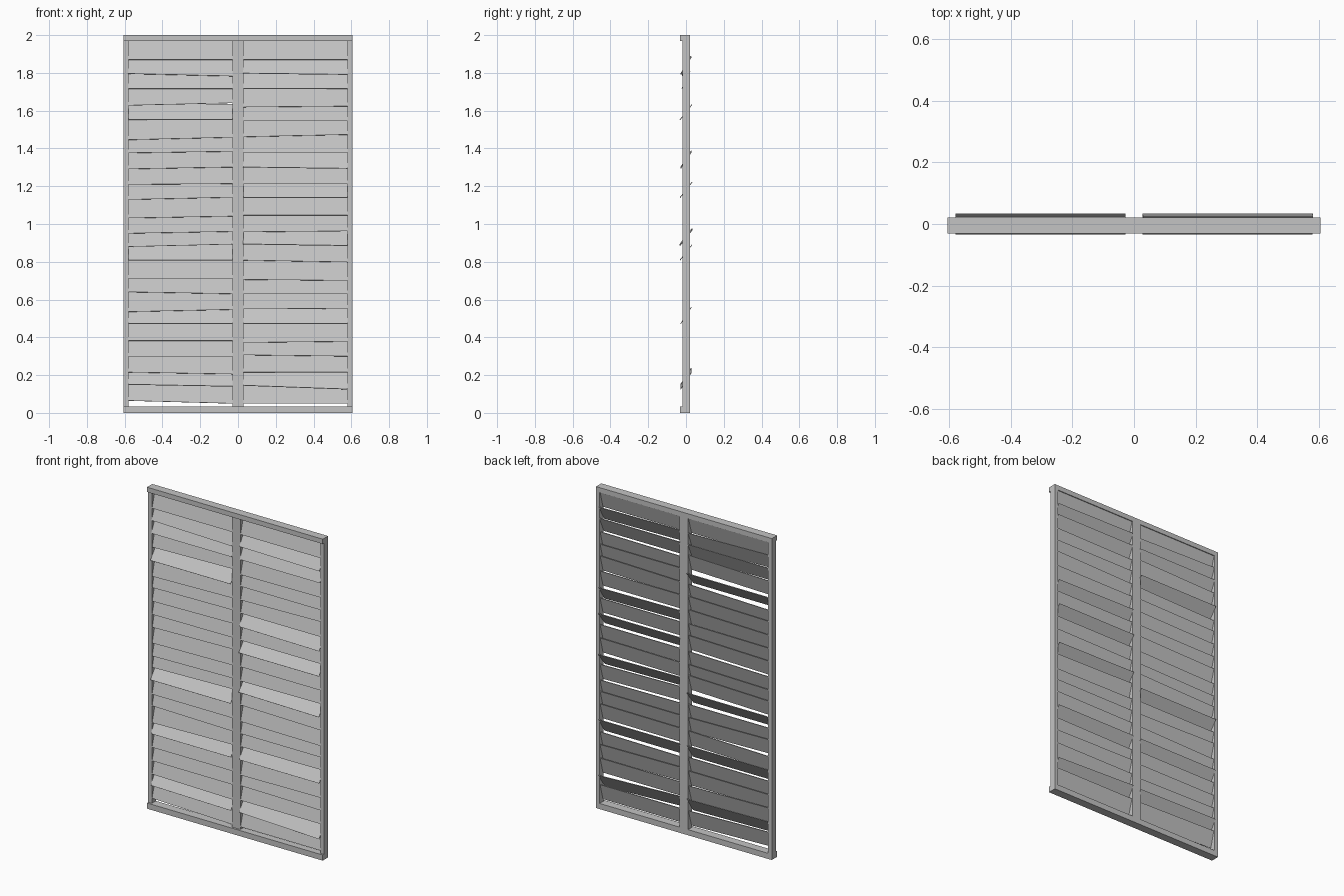
import bpy
import bmesh
from math import radians, cos, atan2
from mathutils import Matrix, Vector

cube = bpy.data.objects.get("Cube")
if cube:
    bpy.data.objects.remove(cube, do_unlink=True)

# Single painted grey
grey = bpy.data.materials.new("painted_grey")
grey.use_nodes = True
colour = (0.55, 0.55, 0.55, 1)
grey.diffuse_color = colour
grey.node_tree.nodes["Principled BSDF"].inputs["Base Color"].default_value = colour


def box(name, size, matrix):
    """Box of the given size, placed by a matrix."""
    mesh = bpy.data.meshes.new(name)
    bm = bmesh.new()
    bmesh.ops.create_cube(bm, size=1)
    bmesh.ops.scale(bm, vec=Vector(size), verts=bm.verts)
    bm.to_mesh(mesh)
    bm.free()
    mesh.materials.append(grey)
    obj = bpy.data.objects.new(name, mesh)
    obj.matrix_world = matrix
    bpy.context.collection.objects.link(obj)
    return obj


def frame_bar(name, x_range, y_range, z_range):
    """Upright or horizontal frame piece given by its extents."""
    ranges = (x_range, y_range, z_range)
    size = [high - low for low, high in ranges]
    centre = [(high + low) / 2 for low, high in ranges]
    return box(name, size, Matrix.Translation(centre))


# Frame: two deeper rails, two side stiles and a centre stile
HALF_WIDTH = 0.605
RAIL_Y = (-0.031, 0.021)
STILE_Y = (-0.019, 0.021)
STILE_Z = (0.035, 1.97)
frame_bar("bottom_rail", (-HALF_WIDTH, HALF_WIDTH), RAIL_Y, (0, STILE_Z[0]))
frame_bar("top_rail", (-HALF_WIDTH, HALF_WIDTH), RAIL_Y, (STILE_Z[1], 2))
frame_bar("right_stile", (-HALF_WIDTH, -0.58), STILE_Y, STILE_Z)
frame_bar("left_stile", (0.58, HALF_WIDTH), STILE_Y, STILE_Z)
frame_bar("centre_stile", (-0.029, 0.029), STILE_Y, STILE_Z)

# Slats: height of the lower edge, sag across the width and opening angle
SLAT_LENGTH = 0.552
SLAT_HEIGHT = 0.105
SLAT_THICKNESS = 0.004
FIRST_Z = 0.05
SPACING = 0.083
CLOSED_ANGLE = 16


def louvre_panel(side, centre_x, lifts, sags, open_angles):
    """Column of slats; lifts and sags are in thousandths, bottom to top."""
    for i, (lift, sag) in enumerate(zip(lifts, sags)):
        pitch = radians(open_angles.get(i, CLOSED_ANGLE))
        lower_edge = FIRST_Z + i * SPACING + lift / 1000
        z = lower_edge + SLAT_HEIGHT / 2 * cos(pitch)
        z = min(z, STILE_Z[1] - SLAT_HEIGHT / 2 * cos(pitch))
        roll = atan2(sag / 1000, SLAT_LENGTH)
        matrix = (Matrix.Translation((centre_x, 0, z))
                  @ Matrix.Rotation(-roll, 4, "Y")
                  @ Matrix.Rotation(-pitch, 4, "X"))
        box(f"{side}_slat_{i + 1}",
            (SLAT_LENGTH, SLAT_THICKNESS, SLAT_HEIGHT), matrix)


louvre_panel(
    "right", -0.304,
    [7, 12, -6, -1, 0, 7, -7, 4, -2, 11, 6, -8,
     -10, 6, -1, 1, 2, -9, 7, 7, 6, -4, 0],
    [-15, -10, -10, 0, 0, 0, 12, -10, 0, 0, 13, 10,
     10, 12, 4, 10, 8, 13, 0, 13, 0, -13, 0],
    {1: 33, 5: 33, 9: 38, 18: 38, 20: 25, 21: 22})

louvre_panel(
    "left", 0.304,
    [0, 2, -1, 4, -7, 7, 3, -1, -11, 6, 9, -3,
     0, 10, -1, 2, 1, 6, 2, -6, 6, 1, 0],
    [0, -20, 0, -7, 6, 0, 3, 0, -5, -10, -8, 5,
     0, 0, 0, -7, 0, 12, 0, 5, 0, -7, 0],
    {1: 33, 5: 33, 10: 38, 13: 38, 15: 33, 20: 25, 21: 30})
